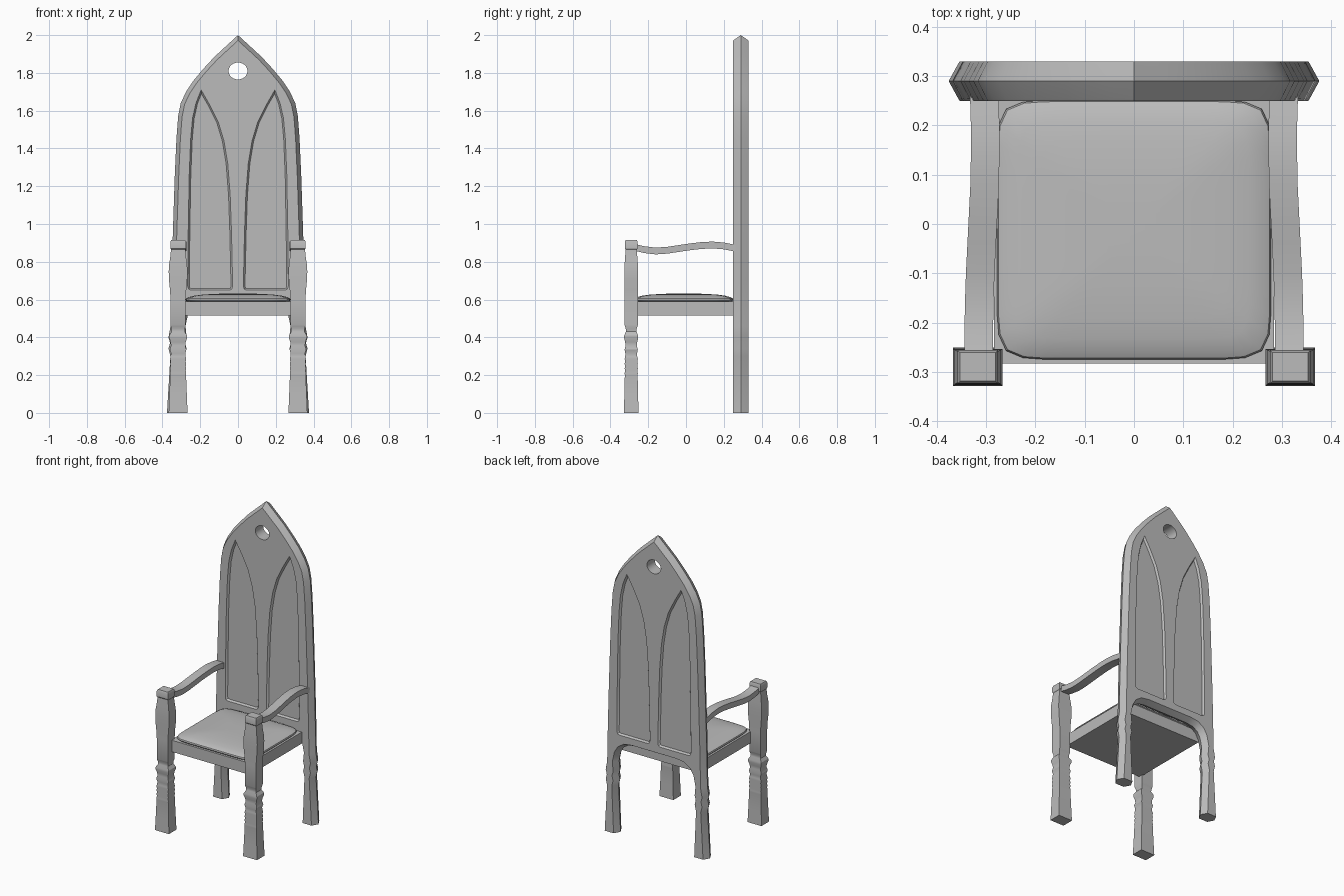
import bpy, bmesh, math
from mathutils import Vector

cube = bpy.data.objects.get("Cube")
if cube:
    bpy.data.objects.remove(cube, do_unlink=True)

GREY = (0.5, 0.5, 0.5, 1)
mat = bpy.data.materials.new("grey wood")
mat.use_nodes = True
mat.diffuse_color = GREY
mat.node_tree.nodes["Principled BSDF"].inputs["Base Color"].default_value = GREY


def loft(name, rings):
    """Skin a stack of equal-sized closed rings and cap both ends."""
    bm = bmesh.new()
    loops = [[bm.verts.new(p) for p in ring] for ring in rings]
    n = len(loops[0])
    for a, b in zip(loops, loops[1:]):
        for i in range(n):
            j = (i + 1) % n
            bm.faces.new((a[i], a[j], b[j], b[i]))
    bm.faces.new(loops[0][::-1])
    bm.faces.new(loops[-1])
    bmesh.ops.recalc_face_normals(bm, faces=bm.faces)
    mesh = bpy.data.meshes.new(name)
    bm.to_mesh(mesh)
    bm.free()
    mesh.materials.append(mat)
    obj = bpy.data.objects.new(name, mesh)
    bpy.context.collection.objects.link(obj)
    return obj


def inset(points, d):
    """Shrink a counter-clockwise outline by d, keeping feet on the floor."""
    result = []
    for i, p in enumerate(points):
        p = Vector(p)
        a = (p - Vector(points[i - 1])).normalized()
        b = (Vector(points[(i + 1) % len(points)]) - p).normalized()
        na, nb = Vector((-a.y, a.x)), Vector((-b.y, b.x))
        q = p + (na + nb) * d / max(1 + na.dot(nb), 0.3)
        if p.y == 0:
            q.y = 0
        result.append(q)
    return result


def slab(name, outline, layers):
    """Upright slab from an x-z outline; layers are (y, inset) pairs."""
    return loft(name, [[(p[0], y, p[1]) for p in inset(outline, d)] for y, d in layers])


def rect(cx, cy, z, hx, hy):
    return [(cx + sx * hx, cy + sy * hy, z) for sx, sy in ((-1, -1), (1, -1), (1, 1), (-1, 1))]


def activate(obj):
    bpy.ops.object.select_all(action='DESELECT')
    obj.select_set(True)
    bpy.context.view_layer.objects.active = obj


def cut(obj, cutter):
    cutter.hide_render = True
    mod = obj.modifiers.new("cut", 'BOOLEAN')
    mod.operation = 'DIFFERENCE'
    mod.solver = 'EXACT'
    mod.object = cutter
    activate(obj)
    bpy.ops.object.modifier_apply(modifier=mod.name)
    bpy.data.objects.remove(cutter, do_unlink=True)


# Pointed back with its two rear legs, ridged along the edge
inner = [(.16, .585), (.21, .578), (.245, .555), (.265, .52), (.278, .46), (.272, .4),
         (.28, .37), (.272, .34), (.282, .3), (.268, 0)]
outer = [(.376, 0), (.358, .3), (.368, .34), (.36, .37), (.368, .4), (.357, .46), (.352, .7),
         (.345, .95), (.335, 1.25), (.326, 1.45), (.317, 1.57), (.303, 1.64), (.275, 1.7),
         (.235, 1.76), (.185, 1.82), (.125, 1.885), (.06, 1.945)]
half = inner + outer
outline = [(0, .585)] + half + [(0, 2)] + [(-x, z) for x, z in reversed(half)]
back = slab("back_and_rear_legs", outline,
            [(.25, .021), (.255, .018), (.29, 0), (.325, .018), (.33, .021)])

# Sunken lancet panels on both faces of the back
lancet = [(.045, .65), (.25, .65), (.261, .656), (.266, .67), (.263, .95), (.258, 1.25),
          (.25, 1.45), (.24, 1.56), (.222, 1.64), (.195, 1.708), (.15, 1.63), (.105, 1.54),
          (.075, 1.44), (.055, 1.32), (.042, 1.15), (.035, .95), (.029, .67), (.034, .656)]
mirrored = [(-x, z) for x, z in reversed(lancet)]
for shape in (lancet, mirrored):
    for face_y, inward in ((.25, 1), (.33, -1)):
        cut(back, slab("panel_cutter", shape,
                       [(face_y - .01 * inward, -.008), (face_y + .012 * inward, .008)]))

# Round eye near the peak
eye = [(.05 * math.cos(t), 1.81 + .045 * math.sin(t))
       for t in (2 * math.pi * i / 24 for i in range(24))]
cut(back, slab("eye_cutter", eye, [(.2, 0), (.4, 0)]))

parts = [back]

# Seat board
parts.append(loft("seat_frame", [rect(0, -.015, z, .284, .268) for z in (.515, .59)]))


# Domed cushion
def soft_rect(hx, hy, z, count=64):
    ring = []
    for i in range(count):
        c, s = math.cos(2 * math.pi * i / count), math.sin(2 * math.pi * i / count)
        k = (abs(c) ** 10 + abs(s) ** 10) ** -.1
        ring.append((hx * c * k, -.012 + hy * s * k, z))
    return ring


cushion = [(.59, .975), (.598, 1), (.606, .99), (.613, .94), (.62, .84),
           (.626, .68), (.63, .45), (.632, .2)]
parts.append(loft("seat_cushion", [soft_rect(.278 * k, .263 * k, z) for z, k in cushion]))

# Front legs: tapered foot, fine grooves, turned rings, then the swelling arm post
leg = [(0, .05, .039), (.1, .046, .036), (.2, .042, .034)]
for i in range(4):
    z = .21 + .025 * i
    leg += [(z, .043, .035), (z + .012, .040, .032)]
leg += [(.315, .038, .031), (.335, .044, .035), (.355, .038, .03), (.375, .040, .032),
        (.395, .047, .037), (.41, .047, .037), (.43, .035, .028), (.445, .036, .029),
        (.46, .040, .033), (.465, .040, .035), (.6, .040, .035), (.65, .043, .035),
        (.7, .048, .036), (.75, .050, .036), (.79, .047, .035), (.83, .041, .032),
        (.865, .038, .030), (.87, .041, .034), (.905, .041, .034), (.915, .036, .029)]

# Arm rest path: y, centre x, centre z
arm = [(-.27, .315, .876), (-.22, .315, .864), (-.16, .314, .857), (-.1, .312, .861),
       (-.04, .309, .870), (.02, .306, .879), (.08, .303, .886), (.14, .302, .889),
       (.2, .302, .884), (.27, .304, .870)]
for side, label in ((1, "left"), (-1, "right")):
    parts.append(loft(label + "_front_leg",
                      [rect(side * .317, -.29, z, hx, hy) for z, hx, hy in leg]))
    parts.append(loft(label + "_arm_rest",
                      [[(side * x + a, y, z + b) for a, b, _ in rect(0, 0, 0, .029, .018)]
                       for y, x, z in arm]))

# Smooth curves, crisp corners
for obj in parts:
    activate(obj)
    bpy.ops.object.shade_smooth_by_angle(angle=math.radians(30))
